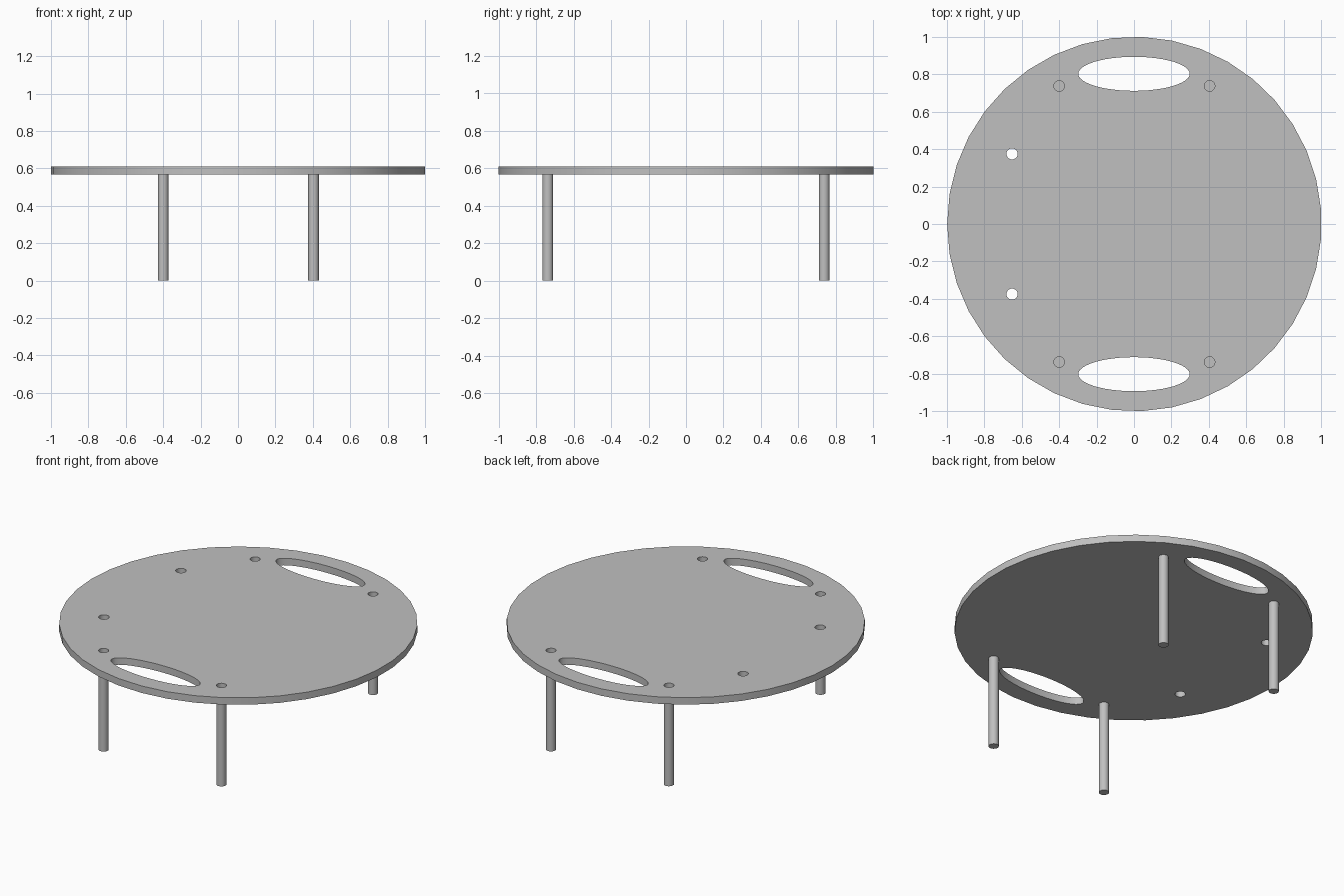
import bpy, bmesh, math

if "Cube" in bpy.data.objects:
    bpy.data.objects.remove(bpy.data.objects["Cube"], do_unlink=True)

grey = bpy.data.materials.new("light grey")
grey.use_nodes = True
colour = (0.527, 0.527, 0.527, 1)
grey.diffuse_color = colour
grey.node_tree.nodes["Principled BSDF"].inputs["Base Color"].default_value = colour

BOTTOM, TOP = 0.567, 0.61
CENTRE = 0.002
LEG_R = 0.0285


def finish(obj):
    for o in bpy.context.selected_objects:
        o.select_set(False)
    obj.select_set(True)
    bpy.context.view_layer.objects.active = obj
    bpy.ops.object.shade_smooth_by_angle(angle=math.radians(30))


def add_outline(curve, x, y, rx, ry, sides):
    """Closed elliptical outline, starting at its -x end."""
    spline = curve.splines.new("POLY")
    spline.points.add(sides - 1)
    spline.use_cyclic_u = True
    for i, p in enumerate(spline.points):
        a = math.pi + math.tau * i / sides
        p.co = (x + rx * math.cos(a), y + ry * math.sin(a), 0, 1)


# Tabletop: round outline with handle slots, peg holes and leg sockets
profile = bpy.data.curves.new("tabletop_profile", "CURVE")
profile.dimensions = "2D"
profile.fill_mode = "BOTH"
profile.extrude = (TOP - BOTTOM) / 2
add_outline(profile, CENTRE, 0, 1.001, 1.001, 39)
for side in (-1, 1):
    add_outline(profile, 0, side * 0.803, 0.298, 0.091, 48)
    add_outline(profile, -0.652, side * 0.375, 0.03, 0.03, 20)
    for end in (-1, 1):
        add_outline(profile, CENTRE + end * 0.402, side * 0.738, LEG_R, LEG_R, 20)

source = bpy.data.objects.new("tabletop_source", profile)
bpy.context.collection.objects.link(source)
bpy.context.view_layer.update()
mesh = bpy.data.meshes.new_from_object(source.evaluated_get(bpy.context.evaluated_depsgraph_get()))
bpy.data.objects.remove(source, do_unlink=True)

bm = bmesh.new()
bm.from_mesh(mesh)
bmesh.ops.remove_doubles(bm, verts=bm.verts, dist=0.0001)
bmesh.ops.recalc_face_normals(bm, faces=bm.faces)
bm.to_mesh(mesh)
bm.free()
mesh.materials.clear()
mesh.materials.append(grey)
tabletop = bpy.data.objects.new("tabletop", mesh)
tabletop.location.z = (TOP + BOTTOM) / 2
bpy.context.collection.objects.link(tabletop)
finish(tabletop)

# Four round legs, ending at the underside so the sockets stay open above
for end, x_name in ((-1, "right"), (1, "left")):
    for side, y_name in ((-1, "front"), (1, "back")):
        bpy.ops.mesh.primitive_cylinder_add(
            vertices=20, radius=LEG_R, depth=BOTTOM,
            location=(CENTRE + end * 0.402, side * 0.738, BOTTOM / 2))
        leg = bpy.context.object
        leg.name = f"{y_name}_{x_name}_leg"
        leg.data.materials.append(grey)
        finish(leg)
